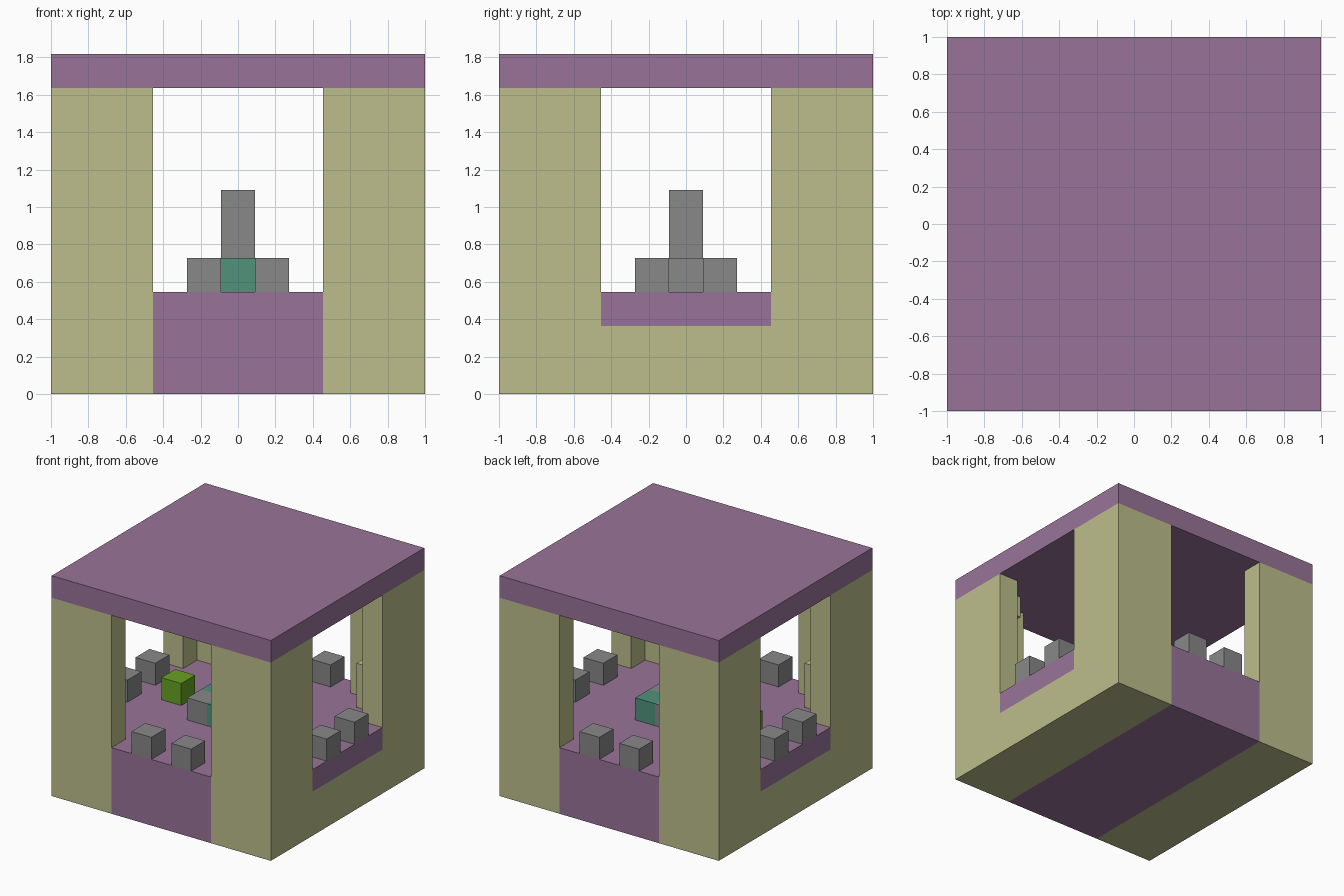
import bpy
import bmesh

if "Cube" in bpy.data.objects:
    bpy.data.objects.remove(bpy.data.objects["Cube"], do_unlink=True)

# The pavilion sits on a grid of 11 x 11 x 10 cells
N = 11
U = 2 / N


def linear(c):
    c /= 255
    return c / 12.92 if c <= 0.04045 else ((c + 0.055) / 1.055) ** 2.4


def material(name, rgb):
    color = [linear(c) for c in rgb] + [1]
    mat = bpy.data.materials.new(name)
    mat.use_nodes = True
    mat.diffuse_color = color
    mat.node_tree.nodes["Principled BSDF"].inputs["Base Color"].default_value = color
    return mat


PURPLE = material("dusty purple", (152, 116, 152))
SAND = material("sand yellow", (188, 190, 139))
GREY = material("stone grey", (136, 136, 136))
TEAL = material("teal green", (80, 146, 122))
LIME = material("lime green", (104, 162, 34))


def prism(name, outline, z0, z1, mat, mirror=""):
    """Extrude an outline given in grid cells, optionally mirrored about the centre."""
    bm = bmesh.new()
    face = bm.faces.new([bm.verts.new(((x - N / 2) * U, (y - N / 2) * U, z0 * U))
                         for x, y in outline])
    top = bmesh.ops.extrude_face_region(bm, geom=[face])["geom"]
    bmesh.ops.translate(bm, vec=(0, 0, (z1 - z0) * U),
                        verts=[g for g in top if isinstance(g, bmesh.types.BMVert)])
    bmesh.ops.recalc_face_normals(bm, faces=bm.faces)
    mesh = bpy.data.meshes.new(name)
    bm.to_mesh(mesh)
    bm.free()
    obj = bpy.data.objects.new(name, mesh)
    bpy.context.collection.objects.link(obj)
    mesh.materials.append(mat)
    if mirror:
        mod = obj.modifiers.new("Mirror", 'MIRROR')
        mod.use_axis = ("x" in mirror, "y" in mirror, False)
        mod.use_mirror_merge = False
    return obj


def box(name, x0, x1, y0, y1, z0, z1, mat, mirror=""):
    return prism(name, [(x0, y0), (x1, y0), (x1, y1), (x0, y1)], z0, z1, mat, mirror)


def block(name, x, y, mat, z0=3, z1=4, mirror=""):
    return box(name, x, x + 1, y, y + 1, z0, z1, mat, mirror)


# Base and floor
box("base_centre", 3, 8, 0, N, 0, 3, PURPLE)
box("base_side", 0, 3, 0, N, 0, 2, SAND, "x")
box("side_sill_floor", 0, 3, 3, 8, 2, 3, PURPLE, "x")
box("corner_floor", 1, 3, 1, 3, 2, 3, PURPLE, "xy")

# Corner walls with inner posts
prism("corner_wall", [(0, 0), (3, 0), (3, 1), (1, 1), (1, 3), (0, 3)], 2, 9, SAND, "xy")
block("corner_post_low", 1, 1, SAND, 3, 5, "xy")
block("corner_post_high", 1, 1, SAND, 8, 9, "xy")

# Roof
box("roof", 0, N, 0, N, 9, 10, PURPLE)

# Stone blocks on the four sills
block("end_sill_block", 4, 0, GREY, mirror="xy")
block("side_sill_block", 0, 4, GREY, mirror="xy")

# Central pedestal ring around a column
teal_cells = {(5, 4), (4, 5), (6, 6)}
for x in range(4, 7):
    for y in range(4, 7):
        if (x, y) != (5, 5):
            block("pedestal_block", x, y, TEAL if (x, y) in teal_cells else GREY)
block("centre_column", 5, 5, GREY, 3, 6)

# Single bright block on the floor
block("lime_block", 2, 5, LIME)
